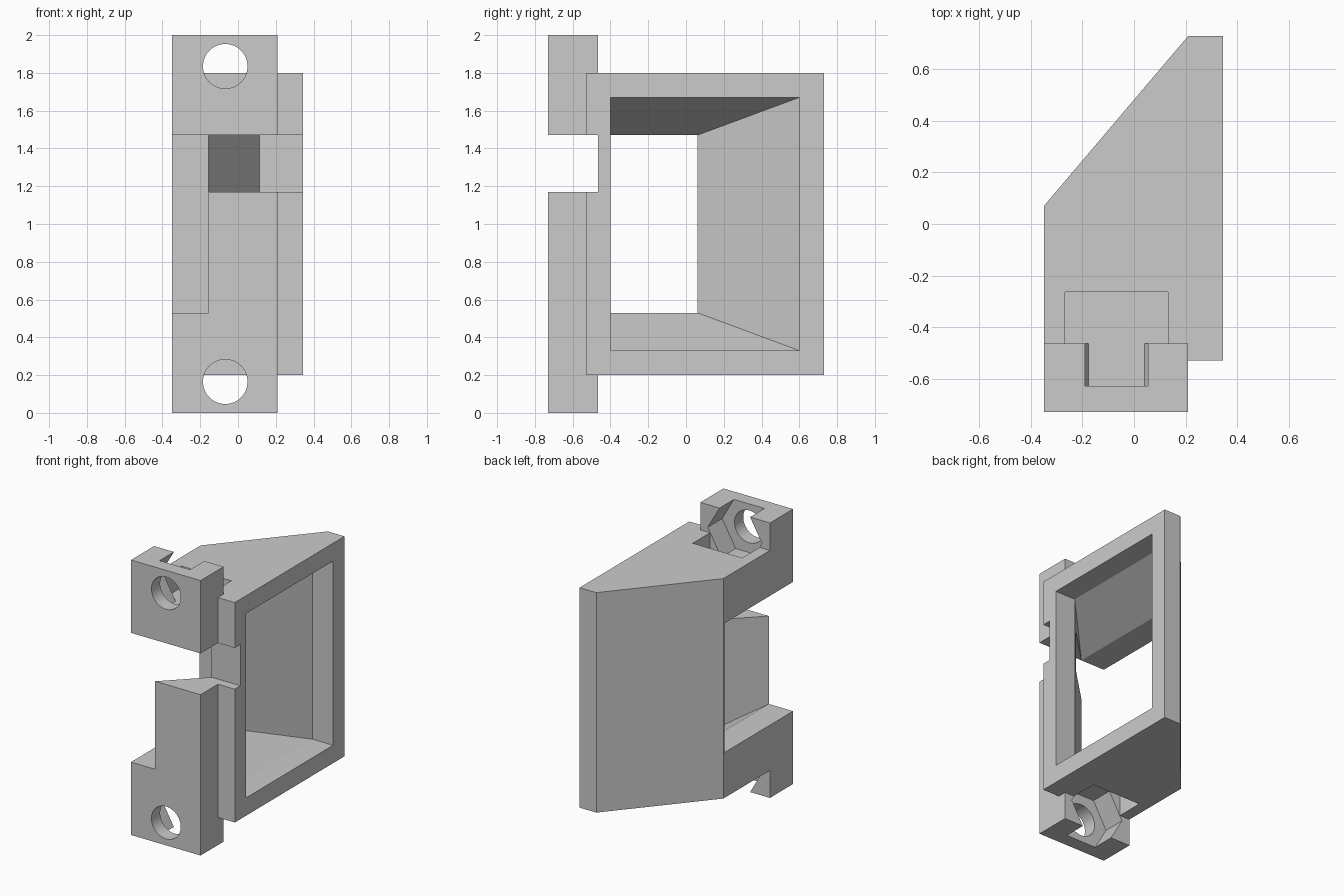
import bpy, bmesh, math
from mathutils import Matrix, Vector

cube = bpy.data.objects.get("Cube")
if cube:
    bpy.data.objects.remove(cube, do_unlink=True)

grey = bpy.data.materials.new("plain_grey")
grey.use_nodes = True
colour = (0.6, 0.6, 0.6, 1)
grey.diffuse_color = colour
grey.node_tree.nodes["Principled BSDF"].inputs["Base Color"].default_value = colour


def finish(name, bm):
    bmesh.ops.recalc_face_normals(bm, faces=bm.faces)
    mesh = bpy.data.meshes.new(name)
    bm.to_mesh(mesh)
    bm.free()
    mesh.materials.append(grey)
    obj = bpy.data.objects.new(name, mesh)
    bpy.context.collection.objects.link(obj)
    return obj


def loft(name, rings):
    """Solid through a list of matching closed rings."""
    bm = bmesh.new()
    loops = [[bm.verts.new(p) for p in ring] for ring in rings]
    n = len(loops[0])
    for a, b in zip(loops, loops[1:]):
        for i in range(n):
            j = (i + 1) % n
            bm.faces.new((a[i], a[j], b[j], b[i]))
    bm.faces.new(loops[0])
    bm.faces.new(loops[-1])
    return finish(name, bm)


def prism(name, outline, z0, z1):
    return loft(name, [[(x, y, z) for x, y in outline] for z in (z0, z1)])


def box(name, x0, x1, y0, y1, z0, z1):
    return prism(name, [(x0, y0), (x1, y0), (x1, y1), (x0, y1)], z0, z1)


def rod(name, x, z, radius, sides, y0, y1):
    """Regular prism along y with corners on its left and right."""
    angles = [math.tau * i / sides for i in range(sides)]
    return loft(name, [[(x + radius * math.cos(a), y, z + radius * math.sin(a))
                        for a in angles] for y in (y0, y1)])


def combine(target, tool, operation):
    mod = target.modifiers.new(tool.name, "BOOLEAN")
    mod.object, mod.operation, mod.solver = tool, operation, "EXACT"
    bpy.context.view_layer.objects.active = target
    bpy.ops.object.modifier_apply(modifier=mod.name)
    bpy.data.objects.remove(tool, do_unlink=True)


# Housing with a sloped back, plus the taller mounting flange in front
housing = prism("bracket_housing", [(-0.35, -0.53), (0.345, -0.53), (0.345, 0.73),
                                    (0.21, 0.73), (-0.35, 0.07)], 0.2, 1.8)
combine(housing, box("flange", -0.35, 0.21, -0.73, -0.465, 0, 2), "UNION")

# Funnel-shaped cavity opening on the left side
def cavity_ring(x, t):
    y0, y1 = -0.40 - 0.33 * t, 0.60 - 0.54 * t
    h = 0.67 - 0.20 * t
    return [(x, y0, 1 - h), (x, y1, 1 - h), (x, y1, 1 + h), (x, y0, 1 + h)]

past = 1.12
combine(housing, loft("cavity", [cavity_ring(0.5, 0), cavity_ring(0.18, 0),
                                 cavity_ring(0.18 - 0.335 * past, past)]), "DIFFERENCE")

# Side window running out through the flange, and the slot across the flange
combine(housing, box("window", -1, -0.155, -1, 0.06, 0.53, 1.47), "DIFFERENCE")
combine(housing, box("slot", -1, 1, -1, -0.465, 1.17, 1.47), "DIFFERENCE")

# Screw holes with nut pockets, mirrored top and bottom
for s in (-1, 1):
    z = 1 + s * 0.835
    floor, outside = 1 + s * 0.646, 1 + s * 1.2
    combine(housing, box("nut_access", -0.267, 0.132, -0.465, -0.265,
                         min(floor, outside), max(floor, outside)), "DIFFERENCE")
    combine(housing, rod("nut_pocket", -0.0675, z, 0.218, 6, -0.63, -0.44), "DIFFERENCE")
    combine(housing, rod("screw_hole", -0.0675, z, 0.118, 48, -0.9, -0.6), "DIFFERENCE")

# Smooth the round holes, keep every edge crisp
bpy.ops.object.select_all(action="DESELECT")
housing.select_set(True)
bpy.context.view_layer.objects.active = housing
bpy.ops.object.shade_smooth_by_angle(angle=math.radians(25))
